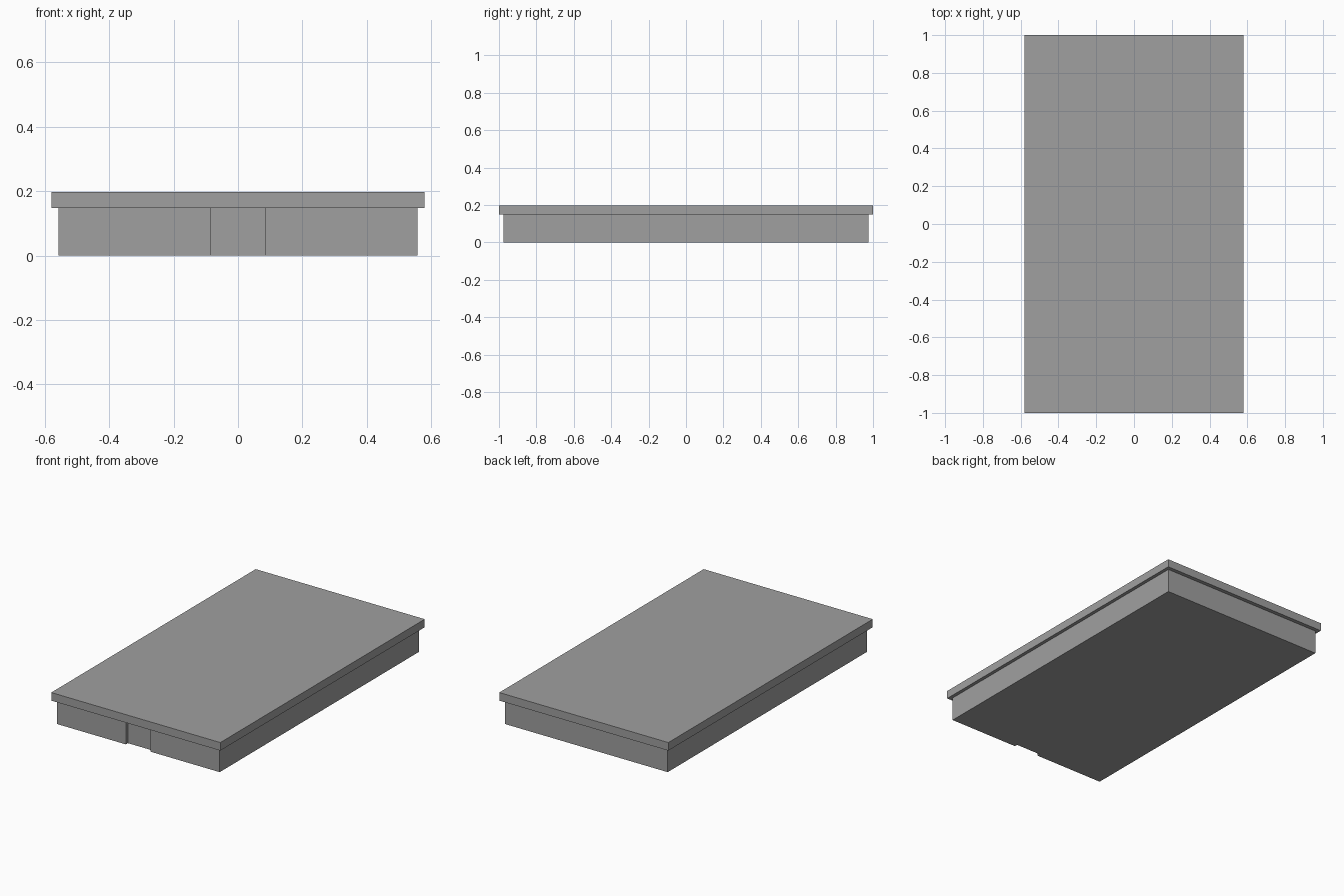
import bpy
import bmesh

cube = bpy.data.objects.get("Cube")
if cube:
    bpy.data.objects.remove(cube, do_unlink=True)

# Single grey finish
grey = bpy.data.materials.new("plain grey")
grey.use_nodes = True
colour = (0.35, 0.35, 0.35, 1)
grey.diffuse_color = colour
grey.node_tree.nodes["Principled BSDF"].inputs["Base Color"].default_value = colour


def prism(name, outline, bottom, top):
    """Extrude a flat outline straight up from bottom to top."""
    bm = bmesh.new()
    base = bm.faces.new([bm.verts.new((x, y, bottom)) for x, y in outline])
    side = bmesh.ops.extrude_face_region(bm, geom=[base], use_keep_orig=True)
    raised = [v for v in side["geom"] if isinstance(v, bmesh.types.BMVert)]
    bmesh.ops.translate(bm, verts=raised, vec=(0, 0, top - bottom))
    bmesh.ops.recalc_face_normals(bm, faces=bm.faces)
    mesh = bpy.data.meshes.new(name)
    bm.to_mesh(mesh)
    bm.free()
    mesh.materials.append(grey)
    obj = bpy.data.objects.new(name, mesh)
    bpy.context.collection.objects.link(obj)
    return obj


def mirrored(half):
    """Complete a right-hand outline with its reflection across x = 0."""
    return half + [(-x, y) for x, y in reversed(half)]


LID_BOTTOM, LID_TOP = 0.148, 0.198
NOTCH_DEPTH = 0.02

# Tray body with a shallow full-height finger notch in the front
body_half = [(0.085, -0.976 + NOTCH_DEPTH), (0.085, -0.976),
             (0.558, -0.976), (0.558, 0.976)]
prism("box_body", mirrored(body_half), 0, LID_BOTTOM)

# Overhanging lid slab
prism("lid", mirrored([(0.579, -1), (0.579, 1)]), LID_BOTTOM, LID_TOP)
